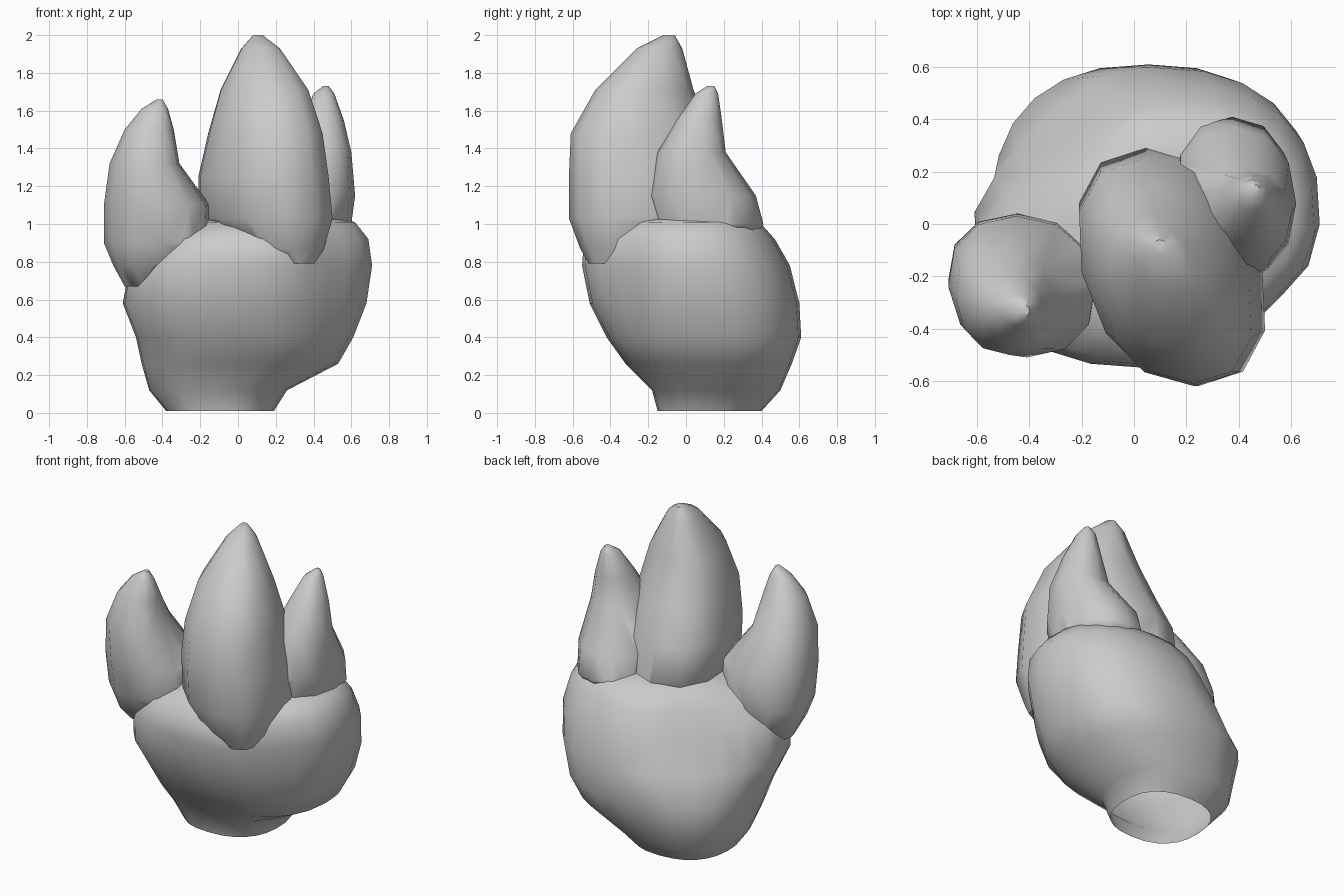
import bpy, bmesh
from math import sin, cos, pi, copysign
from mathutils.bvhtree import BVHTree

if "Cube" in bpy.data.objects:
    bpy.data.objects.remove(bpy.data.objects["Cube"])


def loft(name, rings, sides=12, power=2.2, skew=0.0, trims=None):
    """Skin stacked rounded rings; each ring is (z, xmin, xmax, ymin, ymax)."""
    bm = bmesh.new()
    loops = []
    for k, (z, x0, x1, y0, y1) in enumerate(rings):
        cx, cy, rx, ry = (x0 + x1) / 2, (y0 + y1) / 2, (x1 - x0) / 2, (y1 - y0) / 2
        loop = []
        for i in range(sides):
            a = 2 * pi * i / sides
            c, s = cos(a), sin(a)
            dx = rx * copysign(abs(c) ** (2 / power), c)
            dy = ry * copysign(abs(s) ** (2 / power), s)
            x, y = cx + dx + skew * dy, cy + dy
            # flatten the ring along the back-left / front-right diagonal
            if trims:
                low, high = trims[k]
                d = (y - x) * 0.7071
                t = min(max(d, low), high) - d
                x -= t * 0.7071 * 0.85
                y += t * 0.7071 * 0.85
            loop.append(bm.verts.new((x, y, z)))
        loops.append(loop)
    for a, b in zip(loops, loops[1:]):
        for i in range(sides):
            j = (i + 1) % sides
            bm.faces.new((a[i], a[j], b[j], b[i]))
    bm.faces.new(loops[0][::-1])
    bm.faces.new(loops[-1])
    bmesh.ops.triangulate(bm, faces=bm.faces[:])
    me = bpy.data.meshes.new(name)
    bm.to_mesh(me)
    bm.free()
    ob = bpy.data.objects.new(name, me)
    bpy.context.collection.objects.link(ob)
    return ob


# palm: leaning rounded mass narrowing to a stump
palm = loft("palm", [
    (0.01, -0.38, 0.19, -0.15, 0.40),
    (0.12, -0.47, 0.26, -0.18, 0.50),
    (0.26, -0.51, 0.53, -0.32, 0.56),
    (0.40, -0.54, 0.61, -0.42, 0.61),
    (0.58, -0.61, 0.68, -0.51, 0.60),
    (0.78, -0.58, 0.71, -0.55, 0.55),
    (0.92, -0.47, 0.69, -0.54, 0.47),
    (1.01, -0.28, 0.62, -0.42, 0.39),
    (1.04, -0.15, 0.47, -0.25, 0.26),
], sides=24, power=2.4, skew=0.04,
    trims=[(-0.3, 0.55), (-0.35, 0.64), (-0.44, 0.68), (-0.5, 0.62), (-0.55, 0.49),
           (-0.58, 0.40), (-0.57, 0.33), (-0.5, 0.27), (-0.4, 0.22)])

# large middle claw
middle = loft("middle_claw", [
    (0.79, 0.12, 0.40, -0.515, 0.05),
    (0.87, -0.05, 0.44, -0.56, 0.20),
    (1.03, -0.20, 0.49, -0.62, 0.29),
    (1.25, -0.20, 0.47, -0.62, 0.25),
    (1.48, -0.15, 0.44, -0.61, 0.14),
    (1.71, -0.09, 0.37, -0.48, 0.04),
    (1.93, 0.02, 0.22, -0.26, -0.02),
    (2.00, 0.08, 0.13, -0.12, -0.06),
], skew=-0.22)

# outer left claw
left = loft("left_claw", [
    (0.67, -0.60, -0.42, -0.30, -0.12),
    (0.78, -0.66, -0.28, -0.42, 0.00),
    (0.90, -0.71, -0.14, -0.47, 0.04),
    (1.10, -0.71, -0.15, -0.51, 0.03),
    (1.32, -0.68, -0.31, -0.50, -0.08),
    (1.50, -0.60, -0.34, -0.45, -0.20),
    (1.61, -0.51, -0.37, -0.39, -0.27),
    (1.66, -0.43, -0.40, -0.35, -0.31),
], skew=-0.08)

# outer right claw
right = loft("right_claw", [
    (0.85, 0.20, 0.50, -0.10, 0.30),
    (1.00, 0.15, 0.60, -0.17, 0.41),
    (1.15, 0.15, 0.62, -0.21, 0.37),
    (1.38, 0.27, 0.60, -0.15, 0.21),
    (1.55, 0.34, 0.56, -0.05, 0.19),
    (1.69, 0.40, 0.51, 0.05, 0.17),
    (1.73, 0.45, 0.48, 0.11, 0.15),
])

# trim every part where it sinks into another, leaving one open-seamed skin
parts = [palm, middle, left, right]
trees, results = {}, {}
for ob in parts:
    trees[ob.name] = BVHTree.FromPolygons([v.co for v in ob.data.vertices],
                                          [p.vertices for p in ob.data.polygons])
    for other in parts:
        if other is not ob:
            cut = ob.modifiers.new("trim", 'BOOLEAN')
            cut.operation = 'DIFFERENCE'
            cut.solver = 'EXACT'
            cut.object = other

# evaluate each cut against the untouched solids
for ob in parts:
    for other in parts:
        for m in other.modifiers:
            m.show_viewport = other is ob
    deps = bpy.context.evaluated_depsgraph_get()
    deps.update()
    results[ob.name] = bpy.data.meshes.new_from_object(ob.evaluated_get(deps))

# drop the cut walls and the stump's underside, then smooth
for ob in parts:
    own = trees[ob.name]
    bm = bmesh.new()
    bm.from_mesh(results[ob.name])
    bmesh.ops.triangulate(bm, faces=bm.faces[:])
    dead = []
    for f in bm.faces:
        c = f.calc_center_median()
        if own.find_nearest(c)[3] > 0.0005 or c.z < 0.012:
            dead.append(f)
    bmesh.ops.delete(bm, geom=dead, context='FACES')
    ob.modifiers.clear()
    bm.to_mesh(ob.data)
    bm.free()
    bpy.ops.object.select_all(action='DESELECT')
    ob.select_set(True)
    bpy.context.view_layer.objects.active = ob
    bpy.ops.object.shade_smooth_by_angle(angle=0.9)
